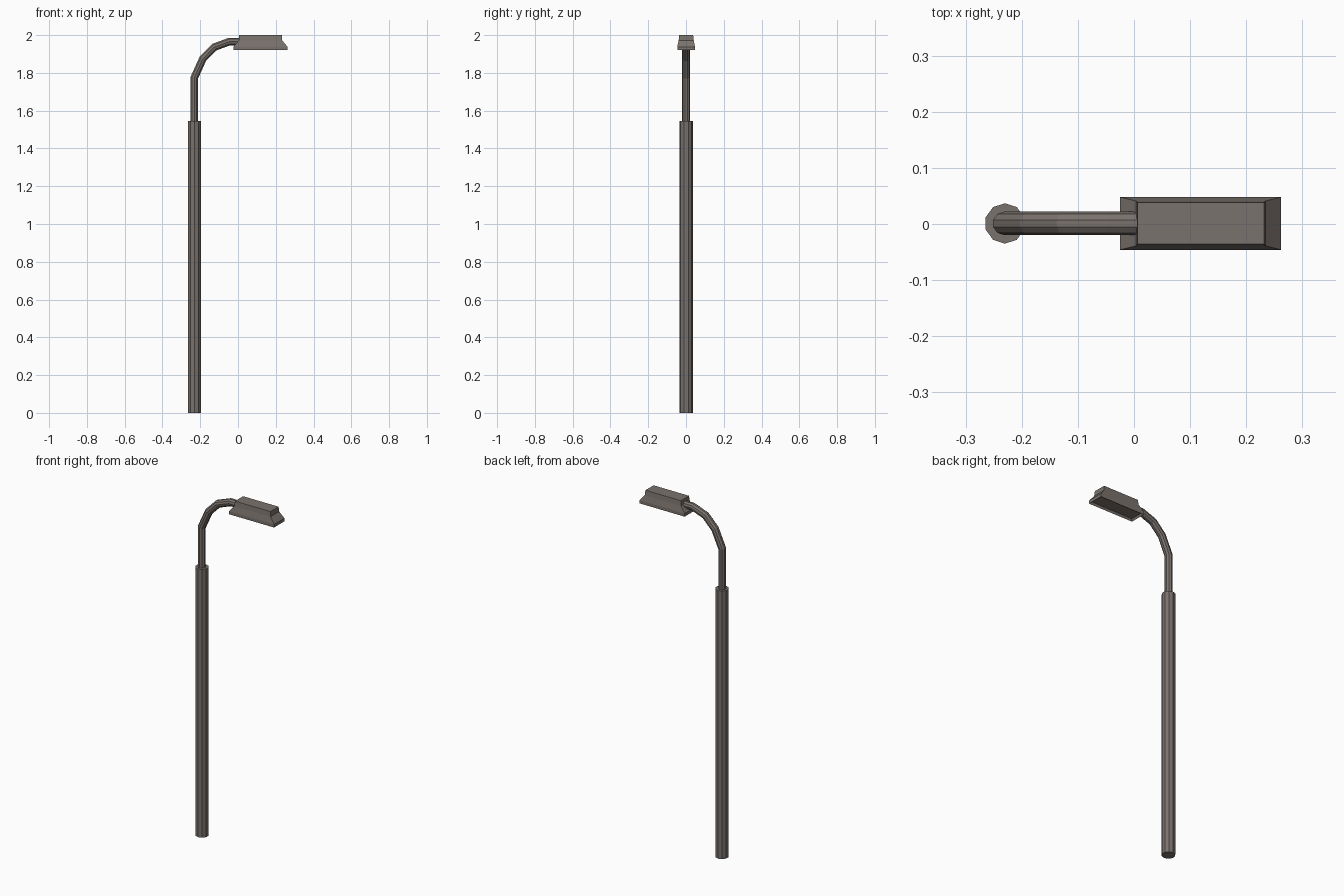
import bpy, bmesh, math
from mathutils import Vector

if "Cube" in bpy.data.objects:
    bpy.data.objects.remove(bpy.data.objects["Cube"])

metal = bpy.data.materials.new("warm_grey_metal")
metal.diffuse_color = (0.195, 0.17, 0.153, 1)
metal.use_nodes = True
metal.node_tree.nodes["Principled BSDF"].inputs["Base Color"].default_value = metal.diffuse_color
YC = 0.001  # shared centre line in y


def finish(name, bm):
    bmesh.ops.recalc_face_normals(bm, faces=bm.faces)
    me = bpy.data.meshes.new(name)
    bm.to_mesh(me)
    bm.free()
    me.materials.append(metal)
    ob = bpy.data.objects.new(name, me)
    bpy.context.collection.objects.link(ob)
    return ob


def loft(bm, rings):
    """Skin a list of equal-length point rings and cap both ends."""
    loops = [[bm.verts.new(p) for p in ring] for ring in rings]
    for a, b in zip(loops, loops[1:]):
        for i in range(len(a)):
            j = (i + 1) % len(a)
            bm.faces.new((a[i], a[j], b[j], b[i]))
    bm.faces.new(loops[0][::-1])
    return bm.faces.new(loops[-1])


def tube(name, path, radius, sides=10):
    """Sweep a polygon along a path in the xz plane with mitred joints."""
    pts = [Vector((x, 0, z)) for x, z in path]
    rings = []
    for i, p in enumerate(pts):
        d_in = (p - pts[max(i - 1, 0)]).normalized()
        d_out = (pts[min(i + 1, len(pts) - 1)] - p).normalized()
        t = (d_in + d_out).normalized()
        miter = 1 / t.dot(d_in if i else d_out)
        n = Vector((t.z, 0, -t.x)) * miter
        ring = []
        for k in range(sides):
            a = math.pi / 2 + k * math.tau / sides
            ring.append(p + n * radius * math.cos(a)
                        + Vector((0, YC + radius * math.sin(a), 0)))
        rings.append(ring)
    bm = bmesh.new()
    loft(bm, rings)
    return finish(name, bm)


# Main post and curved arm
tube("post", [(-0.23, 0), (-0.23, 1.545)], 0.036)
tube("curved_arm", [(-0.231, 1.53), (-0.231, 1.775), (-0.186, 1.875),
                    (-0.126, 1.936), (-0.045, 1.966), (0.009, 1.966)], 0.021)


# Lamp head: flared housing, bottom inset and recessed
def rect(x0, x1, hy, z):
    return [(x0, YC - hy, z), (x1, YC - hy, z), (x1, YC + hy, z), (x0, YC + hy, z)]


bm = bmesh.new()
bottom = loft(bm, [rect(0.006, 0.232, 0.037, 2.0),
                   rect(0.004, 0.234, 0.040, 1.972),
                   rect(-0.025, 0.262, 0.047, 1.938),
                   rect(-0.025, 0.262, 0.047, 1.92)])
bmesh.ops.recalc_face_normals(bm, faces=bm.faces)
bmesh.ops.inset_region(bm, faces=[bottom], thickness=0.009)
bmesh.ops.translate(bm, verts=bottom.verts, vec=(0, 0, 0.012))
finish("lamp_head", bm)
